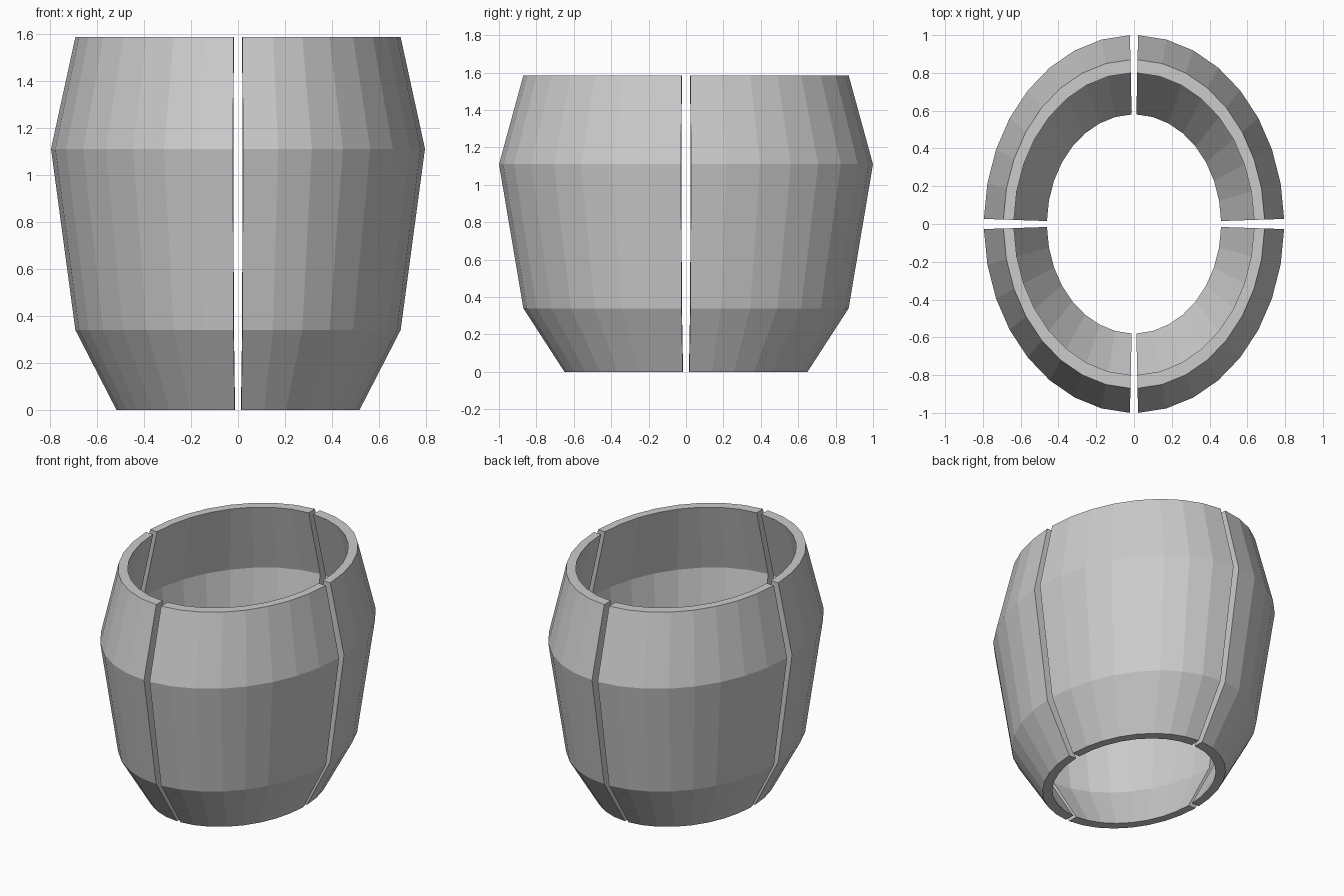
import bpy, bmesh
from math import sin, cos, pi

cube = bpy.data.objects.get("Cube")
if cube:
    bpy.data.objects.remove(cube, do_unlink=True)

# Plain grey material
grey = bpy.data.materials.new("plain_grey")
grey.use_nodes = True
colour = (0.6, 0.6, 0.6, 1)
grey.diffuse_color = colour
grey.node_tree.nodes["Principled BSDF"].inputs["Base Color"].default_value = colour

# Wall section as (radius, height), outside going up and inside coming down
OUTER = [(0.65, 0.0), (0.87, 0.34), (1.0, 1.11), (0.87, 1.585)]
WALL = 0.07
SECTION = OUTER + [(r - WALL, z) for r, z in reversed(OUTER)]
X_SCALE = 0.795      # oval plan
GAP = 0.027          # half the angle of each slit
SEGMENTS = 8


def wall_panel(name, start):
    """One curved quarter of the oval shell, closed at both ends."""
    bm = bmesh.new()
    rings = []
    for i in range(SEGMENTS + 1):
        a = start + GAP + (pi / 2 - 2 * GAP) * i / SEGMENTS
        rings.append([bm.verts.new((X_SCALE * r * cos(a), r * sin(a), z))
                      for r, z in SECTION])
    n = len(SECTION)
    for ring, after in zip(rings, rings[1:]):
        for j in range(n):
            k = (j + 1) % n
            bm.faces.new((ring[j], after[j], after[k], ring[k]))
    # End caps, one quad for each band of the wall
    for ring in (rings[0], rings[-1]):
        for j in range(len(OUTER) - 1):
            bm.faces.new((ring[j], ring[j + 1], ring[n - 2 - j], ring[n - 1 - j]))
    bmesh.ops.recalc_face_normals(bm, faces=bm.faces)
    mesh = bpy.data.meshes.new(name)
    bm.to_mesh(mesh)
    bm.free()
    mesh.materials.append(grey)
    obj = bpy.data.objects.new(name, mesh)
    bpy.context.collection.objects.link(obj)


# Four panels around the oval
for q, name in enumerate(("back_left_panel", "back_right_panel",
                          "front_right_panel", "front_left_panel")):
    wall_panel(name, q * pi / 2)
